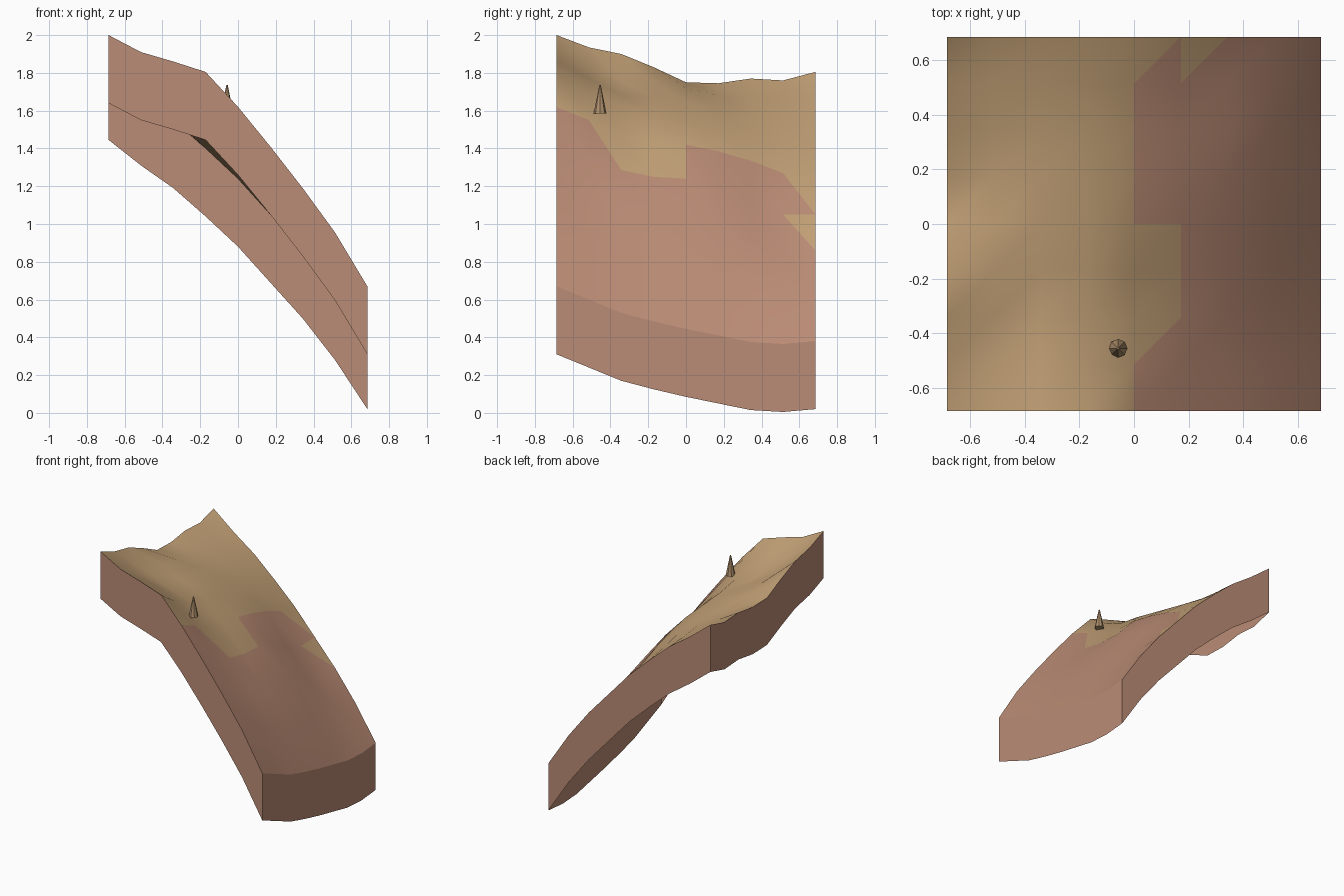
import bpy
import bmesh
from mathutils import Matrix

cube = bpy.data.objects.get("Cube")
if cube:
    bpy.data.objects.remove(cube, do_unlink=True)

HALF = 0.685      # half width of the tile
CELLS = 8         # grid cells per side
SKIRT = 0.36      # wall height below the surface
STEP = 2 * HALF / CELLS

# Surface heights: one row per grid line from front to back, right to left along x
HEIGHTS = [
    (2.0, 1.91, 1.86, 1.805, 1.62, 1.41, 1.19, .955, .67),
    (1.935, 1.82, 1.77, 1.69, 1.55, 1.34, 1.12, .89, .6),
    (1.9, 1.76, 1.68, 1.62, 1.46, 1.285, 1.08, .83, .53),
    (1.83, 1.75, 1.67, 1.59, 1.43, 1.25, 1.05, .79, .485),
    (1.75, 1.72, 1.65, 1.55, 1.42, 1.24, 1.02, .755, .445),
    (1.745, 1.68, 1.61, 1.51, 1.385, 1.19, .97, .715, .41),
    (1.77, 1.67, 1.58, 1.47, 1.335, 1.12, .92, .675, .375),
    (1.76, 1.66, 1.56, 1.43, 1.27, 1.05, .85, .65, .365),
    (1.805, 1.67, 1.55, 1.4, 1.24, 1.05, .86, .64, .38),
]


def make_material(name, color):
    mat = bpy.data.materials.new(name)
    mat.use_nodes = True
    mat.diffuse_color = (*color, 1)
    mat.node_tree.nodes["Principled BSDF"].inputs["Base Color"].default_value = (*color, 1)
    return mat


def make_object(name, bm, materials):
    mesh = bpy.data.meshes.new(name)
    bm.to_mesh(mesh)
    bm.free()
    for mat in materials:
        mesh.materials.append(mat)
    obj = bpy.data.objects.new(name, mesh)
    bpy.context.collection.objects.link(obj)
    return obj


def point(i, j, drop=0.0):
    return (i * STEP - HALF, j * STEP - HALF, HEIGHTS[j][i] - drop)


def is_sand(i, j, upper):
    """Gentle ground is sand; the steep slope beyond the middle is rock."""
    if i < 4 or (i == 4 and j in (2, 3)):
        return True
    return upper and (i, j) in ((4, 1), (4, 7), (5, 7))


sand = make_material("sand", (.55, .36, .185))
rock = make_material("red rock", (.5, .265, .18))
bark = make_material("brown", (.43, .28, .15))

# Ground surface: each cell is split along the same diagonal
bm = bmesh.new()
grid = [[bm.verts.new(point(i, j)) for i in range(CELLS + 1)] for j in range(CELLS + 1)]
for j in range(CELLS):
    for i in range(CELLS):
        a, b = grid[j][i], grid[j][i + 1]
        c, d = grid[j + 1][i + 1], grid[j + 1][i]
        for corners, upper in (((a, b, c), False), ((a, c, d), True)):
            face = bm.faces.new(corners)
            face.smooth = True
            face.material_index = 0 if is_sand(i, j, upper) else 1
make_object("ground_surface", bm, [sand, rock])

# Side walls: a skirt hanging from the rim, open underneath
n = CELLS
rims = [
    [(k, 0) for k in range(n + 1)],
    [(n, k) for k in range(n + 1)],
    [(n - k, n) for k in range(n + 1)],
    [(0, n - k) for k in range(n + 1)],
]
bm = bmesh.new()
for rim in rims:
    top = [bm.verts.new(point(i, j)) for i, j in rim]
    low = [bm.verts.new(point(i, j, SKIRT)) for i, j in rim]
    for k in range(n):
        bm.faces.new((low[k], low[k + 1], top[k + 1], top[k]))
make_object("side_walls", bm, [rock])

# Small pointed stump standing on the slope
bm = bmesh.new()
bmesh.ops.create_cone(bm, cap_ends=True, segments=8, radius1=.034, radius2=.004,
                      depth=.15, matrix=Matrix.Translation((-.058, -.455, 1.66)))
make_object("spike", bm, [bark])
